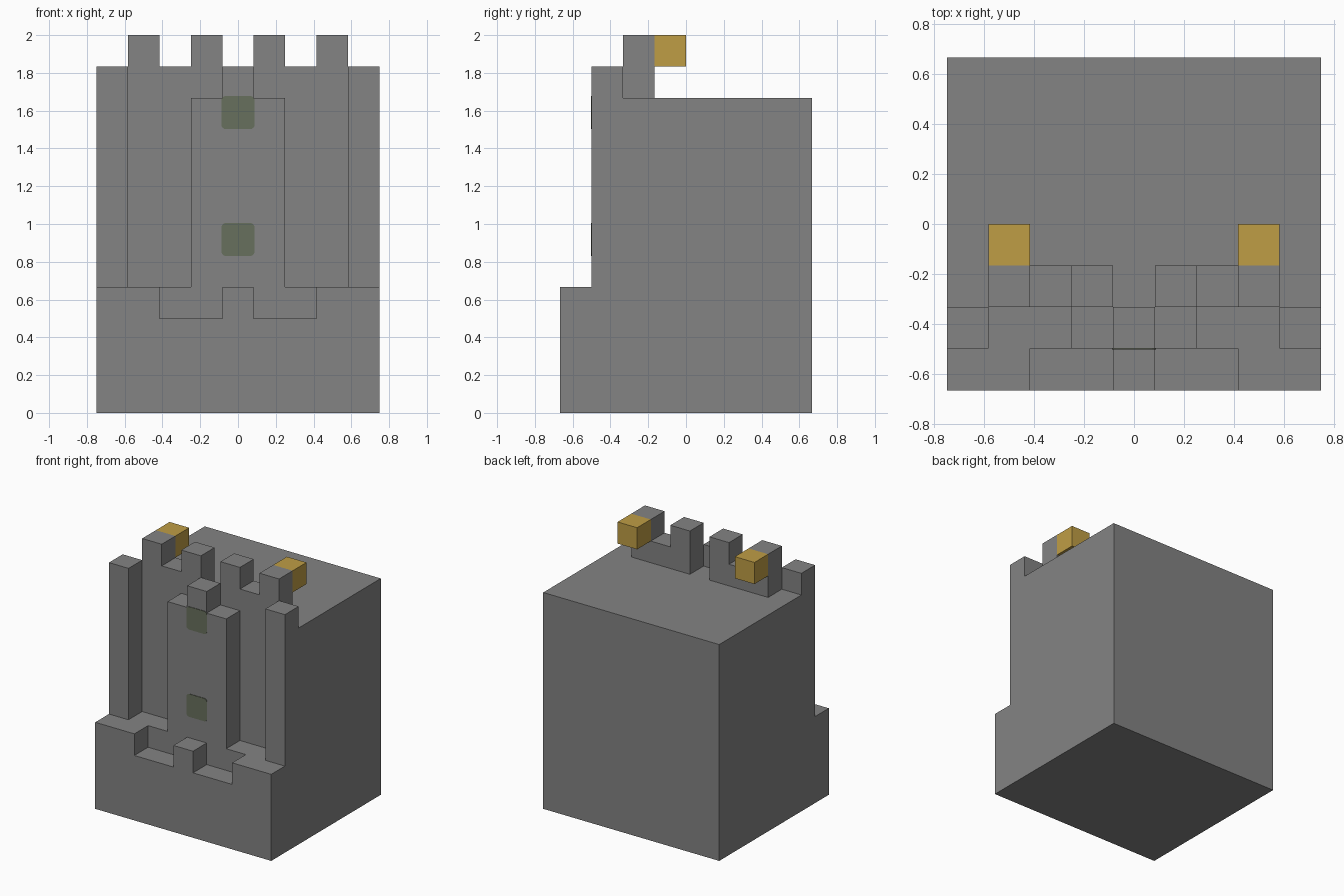
import bpy
import bmesh
import math
from mathutils import Matrix, Vector

if "Cube" in bpy.data.objects:
    bpy.data.objects.remove(bpy.data.objects["Cube"], do_unlink=True)

U = 1 / 6  # one building block


def material(name, color):
    mat = bpy.data.materials.new(name)
    mat.use_nodes = True
    mat.diffuse_color = (*color, 1)
    mat.node_tree.nodes["Principled BSDF"].inputs["Base Color"].default_value = (*color, 1)
    return mat


stone = material("grey stone", (0.227, 0.227, 0.227))
gold = material("gold", (0.52, 0.34, 0.06))
moss = material("dull green", (0.137, 0.16, 0.11))


def finish(name, bm, mat):
    bmesh.ops.recalc_face_normals(bm, faces=bm.faces)
    mesh = bpy.data.meshes.new(name)
    bm.to_mesh(mesh)
    bm.free()
    mesh.materials.append(mat)
    obj = bpy.data.objects.new(name, mesh)
    bpy.context.collection.objects.link(obj)
    return obj


def prism(name, points, direction, mat):
    """Extrude a closed outline along a direction."""
    bm = bmesh.new()
    face = bm.faces.new([bm.verts.new(p) for p in points])
    new = bmesh.ops.extrude_face_region(bm, geom=[face])["geom"]
    verts = [v for v in new if isinstance(v, bmesh.types.BMVert)]
    bmesh.ops.translate(bm, verts=verts, vec=direction)
    # extruding keeps the starting cap, so the solid stays closed
    return finish(name, bm, mat)


def box(name, x, y, z, mat=stone):
    """Box between block coordinates."""
    lo, hi = [Vector(c) * U for c in zip(x, y, z)]
    bm = bmesh.new()
    bmesh.ops.create_cube(bm, size=1, matrix=Matrix.Translation((lo + hi) / 2)
                          @ Matrix.Diagonal((*(hi - lo), 1)))
    return finish(name, bm, mat)


def pair(name, x, y, z, mat=stone):
    """Matching boxes on both sides; the model's left is +x."""
    box("left_" + name, x, y, z, mat)
    box("right_" + name, (-x[1], -x[0]), y, z, mat)


# Stepped main body, drawn from the side
steps = [(-4, 0), (4, 0), (4, 10), (-2, 10), (-2, 4), (-3, 4), (-3, 3), (-4, 3)]
prism("main_body", [(-4.5 * U, y * U, z * U) for y, z in steps], (9 * U, 0, 0), stone)

# Low front parapet
pair("parapet_corner", (2.5, 4.5), (-4, -3), (3, 4))
box("parapet_centre", (-0.5, 0.5), (-4, -3), (3, 4))

# Front pillars and centre tower
pair("pillar", (3.5, 4.5), (-3, -2), (4, 11))
box("centre_tower", (-1.5, 1.5), (-3, -2), (4, 10))
box("centre_tower_merlon", (-0.5, 0.5), (-3, -2), (10, 11))

# Battlements on the roof edge, each a U-shaped outline
crenels = [(0.5, 10), (3.5, 10), (3.5, 12), (2.5, 12), (2.5, 11), (1.5, 11), (1.5, 12), (0.5, 12)]
for side, sign in (("left", 1), ("right", -1)):
    prism(side + "_battlement", [(sign * x * U, -2 * U, z * U) for x, z in crenels],
          (0, U, 0), stone)

# Gold blocks behind the outer merlons
pair("gold_block", (2.5, 3.5), (-1, 0), (11, 12), gold)

# Rounded window plates on the tower
half, radius = 0.088, 0.025
for name, height in (("lower_window", 0.918), ("upper_window", 1.59)):
    outline = []
    for quarter in range(4):
        start = quarter * math.pi / 2
        mid = start + math.pi / 4
        cx = math.copysign(half - radius, math.cos(mid))
        cz = height + math.copysign(half - radius, math.sin(mid))
        for step in range(5):
            a = start + step * math.pi / 8
            outline.append((cx + radius * math.cos(a), -3 * U, cz + radius * math.sin(a)))
    prism(name, outline, (0, -0.004, 0), moss)
